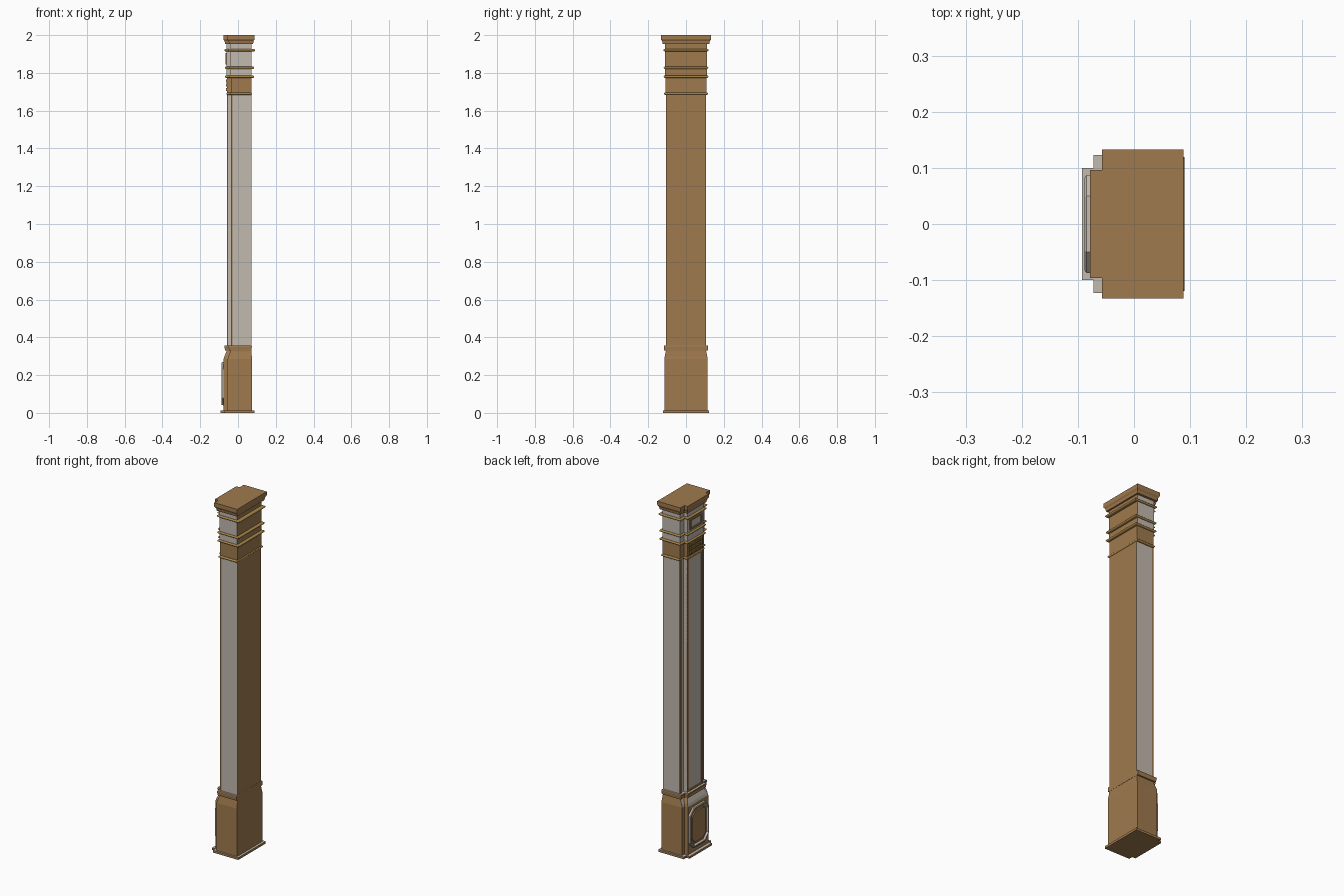
import bpy, bmesh, math

if "Cube" in bpy.data.objects:
    bpy.data.objects.remove(bpy.data.objects["Cube"])

def material(name, rgb):
    m = bpy.data.materials.new(name)
    m.diffuse_color = (*rgb, 1)
    m.use_nodes = True
    m.node_tree.nodes["Principled BSDF"].inputs["Base Color"].default_value = m.diffuse_color
    return m

BROWN = material("brown wood", (0.35, 0.195, 0.077))
GREY = material("warm grey stone", (0.54, 0.49, 0.43))
GOLD = material("dull gold", (0.40, 0.24, 0.07))

def plan(dx=0, dy=0, db=0, yn=None):
    """Stepped outline of the pilaster, grown by dx (face), dy (sides), db (back)."""
    xf, xs, xb = -0.058 - dx, -0.037 - dx, 0.071 + db
    yw = 0.105 + dy
    yn = 0.068 + dy if yn is None else yn
    return [(xb, -yw), (xb, yw), (xs, yw), (xs, yn), (xf, yn), (xf, -yn), (xs, -yn), (xs, -yw)]

def finish(name, bm, mats, rule=None):
    bmesh.ops.recalc_face_normals(bm, faces=bm.faces)
    bm.normal_update()
    if rule:
        for f in bm.faces:
            f.material_index = rule(f)
    me = bpy.data.meshes.new(name)
    bm.to_mesh(me)
    bm.free()
    for m in mats:
        me.materials.append(m)
    ob = bpy.data.objects.new(name, me)
    bpy.context.collection.objects.link(ob)
    return ob

def loft(name, levels, mats, rule=None):
    """Skin a stack of (z, outline) sections and cap both ends."""
    bm = bmesh.new()
    rows = [[bm.verts.new((x, y, z)) for x, y in o] for z, o in levels]
    n = len(rows[0])
    for a, b in zip(rows, rows[1:]):
        for i in range(n):
            j = (i + 1) % n
            bm.faces.new((a[i], a[j], b[j], b[i]))
    bm.faces.new(rows[0])
    bm.faces.new(rows[-1])
    return finish(name, bm, mats, rule)

def add_box(bm, x0, x1, y0, y1, z0, z1):
    r = bmesh.ops.create_cube(bm, size=1)
    for v in r["verts"]:
        v.co = ((x0 + x1) / 2 + v.co.x * (x1 - x0),
                (y0 + y1) / 2 + v.co.y * (y1 - y0),
                (z0 + z1) / 2 + v.co.z * (z1 - z0))

def boxes(name, mat, items):
    bm = bmesh.new()
    for b in items:
        add_box(bm, *b)
    return finish(name, bm, [mat])

def frame(x0, x1, y, z0, z1, w):
    """Four bars of a rectangular frame on the decorated face."""
    return [(x0, x1, -y, -y + w, z0, z1), (x0, x1, y - w, y, z0, z1),
            (x0, x1, -y + w, y - w, z0, z0 + w), (x0, x1, -y + w, y - w, z1 - w, z1)]

def grey_tops(f):
    return 1 if f.normal.z > 0.9 else 0

def brown_back(f):
    return 1 if f.normal.x > 0.5 else 0

# base: flange, pedestal with flared shoulder, collar
loft("base_flange", [(0, plan(0.035, 0.018, 0.017, 0.10)), (0.013, plan(0.035, 0.018, 0.017, 0.10))],
     [BROWN, GREY], grey_tops)
loft("pedestal", [(0.013, plan(0.018, 0.010, 0.004, 0.092)), (0.285, plan(0.018, 0.010, 0.004, 0.092)),
                  (0.30, plan(0.014, 0.007, 0.002, 0.088)), (0.325, plan(0.003, 0.002, 0, 0.075)),
                  (0.332, plan(0.003, 0.002, 0, 0.075))], [BROWN, GREY],
     lambda f: 1 if f.normal.x < -0.3 and f.calc_center_median().z > 0.285 else 0)
loft("collar", [(0.330, plan(0.010, 0.010, 0.001, 0.08)), (0.352, plan(0.014, 0.012, 0.002, 0.083)),
                (0.356, plan(0.012, 0.010, 0.001, 0.081))], [BROWN, GREY], grey_tops)

# octagonal frame and panel on the pedestal face
def octagon(y, z0, z1, c):
    return [(-y, z0 + c), (-y + c, z0), (y - c, z0), (y, z0 + c),
            (y, z1 - c), (y - c, z1), (-y + c, z1), (-y, z1 - c)]

bm = bmesh.new()
rings = []
for x, inset in ((-0.076, 0), (-0.085, 0.001), (-0.088, 0.005), (-0.088, 0.010), (-0.079, 0.016)):
    o = octagon(0.088 - inset, 0.04 + inset, 0.27 - inset, 0.038 - inset * 0.5)
    rings.append([bm.verts.new((x, y, z)) for y, z in o])
for a, b in zip(rings, rings[1:]):
    for i in range(8):
        j = (i + 1) % 8
        bm.faces.new((a[i], a[j], b[j], b[i]))
bm.faces.new(rings[-1])
bm.faces.new(rings[0])
finish("octagon_frame", bm, [GREY, BROWN], lambda f: 1 if len(f.verts) == 8 else 0)
bm = bmesh.new()
ends = [[bm.verts.new((x, y, z)) for y, z in octagon(h, 0.04 + 0.088 - h, 0.27 - 0.088 + h, 0.025)]
        for x, h in ((-0.078, 0.064), (-0.084, 0.060))]
for i in range(8):
    bm.faces.new((ends[0][i], ends[0][(i + 1) % 8], ends[1][(i + 1) % 8], ends[1][i]))
bm.faces.new(ends[1])
bm.faces.new(ends[0])
finish("octagon_panel", bm, [BROWN])

# shaft with brown corner strips and framed face
loft("shaft", [(0.35, plan(-0.004)), (1.69, plan(-0.004))], [GREY, BROWN], brown_back)
strips = frame(-0.058, -0.052, 0.068, 0.356, 1.687, 0.010)
for s in (-1, 1):
    ya, yb = sorted((s * 0.094, s * 0.106))
    strips.append((-0.038, -0.030, ya, yb, 0.356, 1.687))
boxes("shaft_edge_strips", BROWN, strips)

# frieze block with rows of small studs
loft("frieze", [(1.69, plan(0, 0.003)), (1.78, plan(0, 0.003))], [BROWN])
boxes("frieze_studs", GOLD, [(-0.063, -0.056, y - 0.0055, y + 0.0055, z - 0.008, z + 0.008)
      for z in (1.712, 1.735, 1.758) for y in [(i - 3.5) * 0.0165 for i in range(8)]])

# upper blocks
loft("upper_block", [(1.78, plan(0.002, 0.005)), (1.96, plan(0.002, 0.005))], [GREY, BROWN], brown_back)
boxes("upper_panel_frame", BROWN, frame(-0.066, -0.058, 0.055, 1.845, 1.905, 0.009))

# half-round rings
for i, (z, h, dx, dy, db) in enumerate(((1.69, 0.006, 0.004, 0.012, 0.004), (1.78, 0.006, 0.011, 0.013, 0.015),
                                        (1.827, 0.006, 0.011, 0.013, 0.015), (1.92, 0.006, 0.014, 0.014, 0.019))):
    levels = []
    for k in range(7):
        a = -math.pi / 2 + math.pi * k / 6
        cut = 0.006 * (1 - math.cos(a))
        levels.append((z + h * math.sin(a), plan(dx - cut, dy - cut, db - cut)))
    loft("ring_%d" % (i + 1), levels, [GOLD])

# cap
loft("cap", [(1.953, plan(0.010, 0.018, 0.009)), (1.968, plan(0.013, 0.021, 0.011)),
             (1.976, plan(0.018, 0.027, 0.016)), (1.980, plan(0.020, 0.028, 0.017)),
             (2.0, plan(0.020, 0.028, 0.017))], [BROWN])
